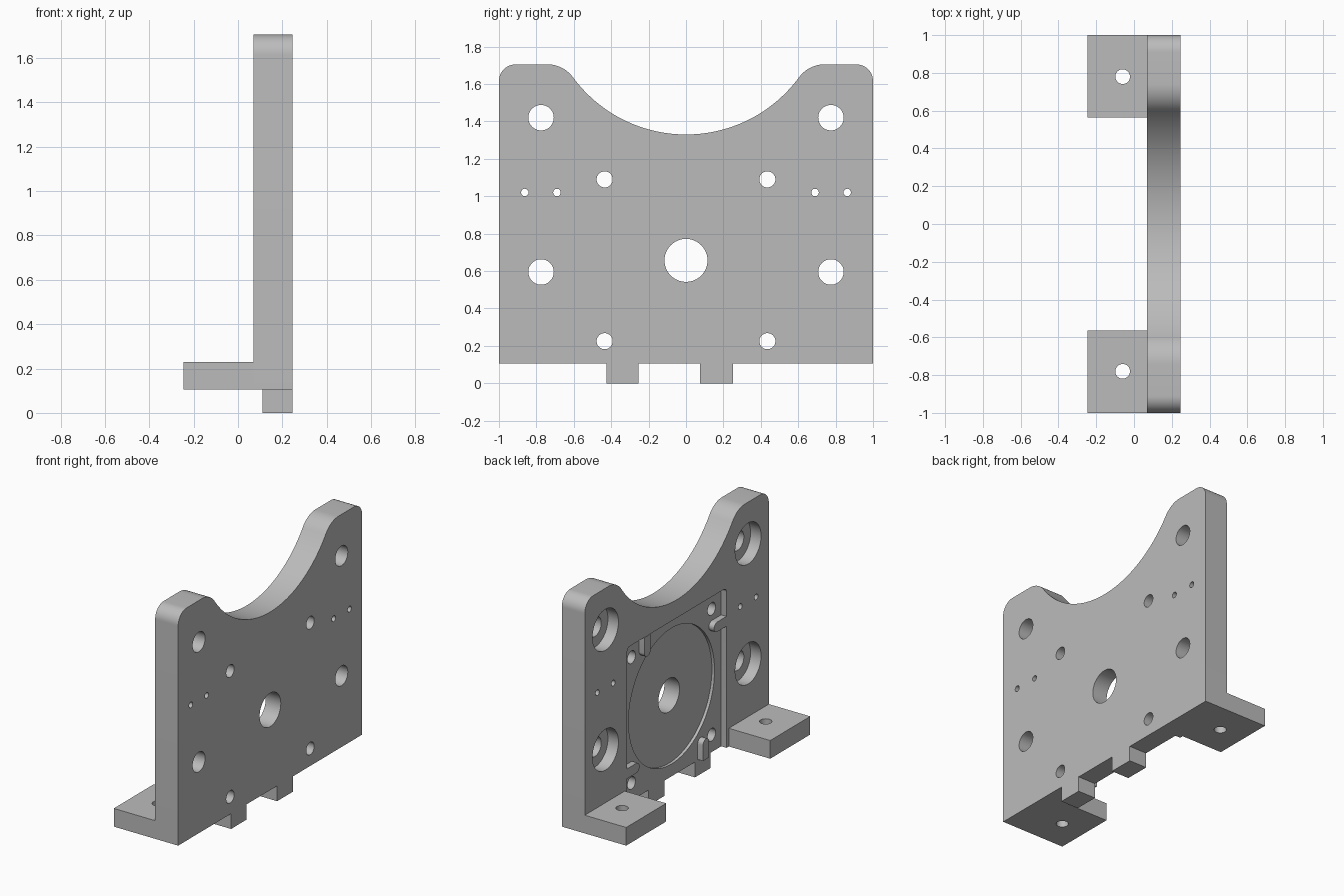
import bpy
import bmesh
from math import cos, sin, pi, atan2, sqrt

if "Cube" in bpy.data.objects:
    bpy.data.objects.remove(bpy.data.objects["Cube"], do_unlink=True)

grey = bpy.data.materials.new("plain grey")
grey.use_nodes = True
colour = (0.5, 0.5, 0.5, 1)
grey.diffuse_color = colour
grey.node_tree.nodes["Principled BSDF"].inputs["Base Color"].default_value = colour

BACK, FRONT = 0.07, 0.245      # plate faces along x
FLOOR, SEAT = 0.11, 0.13       # pocket floor and disc seat
BOTTOM, TOP = 0.105, 1.705     # plate height range
MID = 0.657                    # height of the central bore


def arc(y, z, r, a0, a1, n=12):
    """Points along an arc in the y-z plane."""
    return [(y + r * cos(a0 + (a1 - a0) * i / n),
             z + r * sin(a0 + (a1 - a0) * i / n)) for i in range(n + 1)]


def prism(name, points, x0, x1):
    """Extrude a y-z outline along x."""
    bm = bmesh.new()
    face = bm.faces.new([bm.verts.new((x0, y, z)) for y, z in points])
    extruded = bmesh.ops.extrude_face_region(bm, geom=[face])
    moved = [v for v in extruded["geom"] if isinstance(v, bmesh.types.BMVert)]
    bmesh.ops.translate(bm, verts=moved, vec=(x1 - x0, 0, 0))
    bmesh.ops.recalc_face_normals(bm, faces=bm.faces)
    mesh = bpy.data.meshes.new(name)
    bm.to_mesh(mesh)
    bm.free()
    mesh.materials.append(grey)
    ob = bpy.data.objects.new(name, mesh)
    bpy.context.collection.objects.link(ob)
    return ob


def box(name, y0, y1, z0, z1, x0, x1):
    return prism(name, [(y0, z0), (y1, z0), (y1, z1), (y0, z1)], x0, x1)


def disc(y, z, r, x0, x1, n=48):
    return prism("cutter", arc(y, z, r, 0, 2 * pi, n)[:-1], x0, x1)


def activate(ob):
    bpy.ops.object.select_all(action='DESELECT')
    ob.select_set(True)
    bpy.context.view_layer.objects.active = ob


def cut(ob, cutter):
    cutter.hide_render = True
    mod = ob.modifiers.new("cut", 'BOOLEAN')
    mod.operation = 'DIFFERENCE'
    mod.solver = 'EXACT'
    mod.object = cutter
    activate(ob)
    bpy.ops.object.modifier_apply(modifier=mod.name)
    bpy.data.objects.remove(cutter, do_unlink=True)


def finish(ob):
    activate(ob)
    bpy.ops.object.shade_smooth_by_angle()


# Upright plate: rounded shoulders blending into a concave top
R, centre_z, blend, corner = 0.75, 2.08, 0.17, 0.09
blend_z = TOP - blend
blend_y = sqrt((R + blend) ** 2 - (centre_z - blend_z) ** 2)
lean = atan2(centre_z - blend_z, -blend_y)
half = [(1, BOTTOM)]
half += arc(1 - corner, TOP - corner, corner, 0, pi / 2)
half += arc(blend_y, blend_z, blend, pi / 2, lean)
half += arc(0, centre_z, R, lean - pi, -pi / 2, 28)[1:]
outline = half + [(-y, z) for y, z in reversed(half[:-1])]
plate = prism("upright_plate", outline, BACK, FRONT)

# Square pocket, open at the bottom, with a round seat inside
W, pocket_top, round_r = 0.54, 1.205, 0.03
pocket = [(-W, 0), (W, 0)]
pocket += arc(W - round_r, pocket_top - round_r, round_r, 0, pi / 2, 6)
pocket += arc(round_r - W, pocket_top - round_r, round_r, pi / 2, pi, 6)
cut(plate, prism("cutter", pocket, 0, FLOOR))
cut(plate, disc(0, MID, 0.467, 0, SEAT, 96))

# Bore, counterbored bolt holes, corner screw holes and pin holes
cut(plate, disc(0, MID, 0.115, 0, 0.4))
for side in (-1, 1):
    for z in (0.595, 1.42):
        cut(plate, disc(side * 0.775, z, 0.141, 0, BACK + 0.08))
        cut(plate, disc(side * 0.775, z, 0.068, 0, 0.4))
    for z in (0.225, 1.09):
        cut(plate, disc(side * 0.435, z, 0.043, 0, 0.4, 32))
    for y in (0.69, 0.862):
        cut(plate, disc(side * y, 1.02, 0.02, 0, 0.4, 24))
finish(plate)

# Four rounded tongues reaching into the pocket, one per side
tip, reach, offset = 0.034, 0.135, 0.318
tongue = arc(offset, W - reach + tip, tip, pi, 2 * pi)
tongue += [(offset + tip, W + 0.005), (offset - tip, W + 0.005)]
for i, side in enumerate(("top", "right", "bottom", "left")):
    c, s = round(cos(i * pi / 2)), round(sin(i * pi / 2))
    turned = [(y * c - z * s, MID + y * s + z * c) for y, z in tongue]
    finish(prism("tongue_" + side, turned, BACK, FLOOR))

# Feet with a vertical mounting hole
for side, name in ((-1, "foot_front"), (1, "foot_rear")):
    y0, y1 = sorted((side * 0.565, side))
    foot = box(name, y0, y1, BOTTOM, 0.23, -0.245, BACK)
    bpy.ops.mesh.primitive_cylinder_add(vertices=32, radius=0.039, depth=1,
                                        location=(-0.06, side * 0.78, 0.2))
    cut(foot, bpy.context.object)
    finish(foot)

# Locating tabs under the plate
box("tab_front", -0.425, -0.255, 0, BOTTOM, FLOOR, FRONT)
box("tab_rear", 0.075, 0.25, 0, BOTTOM, FLOOR, FRONT)
